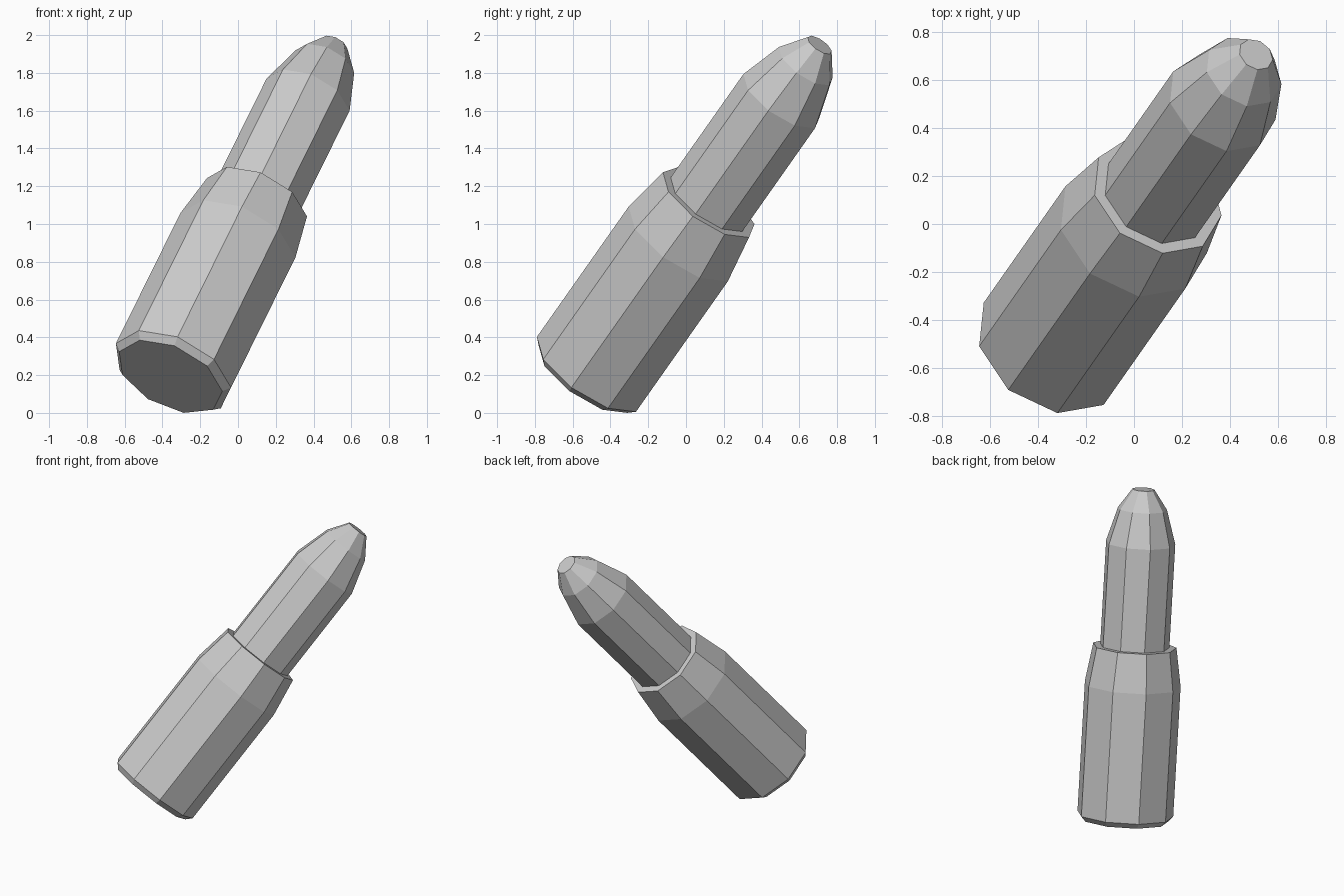
import bpy
import bmesh
from math import cos, sin, tau
from mathutils import Matrix, Vector

cube = bpy.data.objects.get("Cube")
if cube:
    bpy.data.objects.remove(cube, do_unlink=True)

SIDES = 9
BASE = Vector((-0.36, -0.53, 0.191))

# Tilted frame: long axis, then a direction through one corner of the section
axis = Vector((0.375, 0.534, 0.758)).normalized()
corner = Vector((-0.533, -0.543, 0.65))
corner = (corner - axis * corner.dot(axis)).normalized()
side = axis.cross(corner)
frame = Matrix.Translation(BASE) @ Matrix((corner, side, axis)).transposed().to_4x4()

grey = bpy.data.materials.new("plain grey")
grey.use_nodes = True
colour = (0.6, 0.6, 0.6, 1)
grey.diffuse_color = colour
grey.node_tree.nodes["Principled BSDF"].inputs["Base Color"].default_value = colour


def turned_part(name, profile):
    """Capped faceted solid from (radius, height) rings along the axis."""
    bm = bmesh.new()
    rings = []
    for radius, height in profile:
        rings.append([bm.verts.new((radius * cos(tau * i / SIDES),
                                    radius * sin(tau * i / SIDES), height))
                      for i in range(SIDES)])
    for low, high in zip(rings, rings[1:]):
        for i in range(SIDES):
            j = (i + 1) % SIDES
            bm.faces.new((low[i], low[j], high[j], high[i]))
    bm.faces.new(rings[0][::-1])
    bm.faces.new(rings[-1])
    bm.transform(frame)
    mesh = bpy.data.meshes.new(name)
    bm.to_mesh(mesh)
    bm.free()
    mesh.materials.append(grey)
    obj = bpy.data.objects.new(name, mesh)
    bpy.context.collection.objects.link(obj)
    return obj


# Casing: chamfered foot, straight wall, tapered neck with a flat rim
turned_part("casing", [(0.30, 0), (0.335, 0.037), (0.335, 0.947), (0.291, 1.218)])

# Inner rod: straight shaft with a two-step tapered nose and flat tip
turned_part("rounded_rod", [(0.242, 1.15), (0.242, 1.94), (0.171, 2.18), (0.076, 2.318)])
